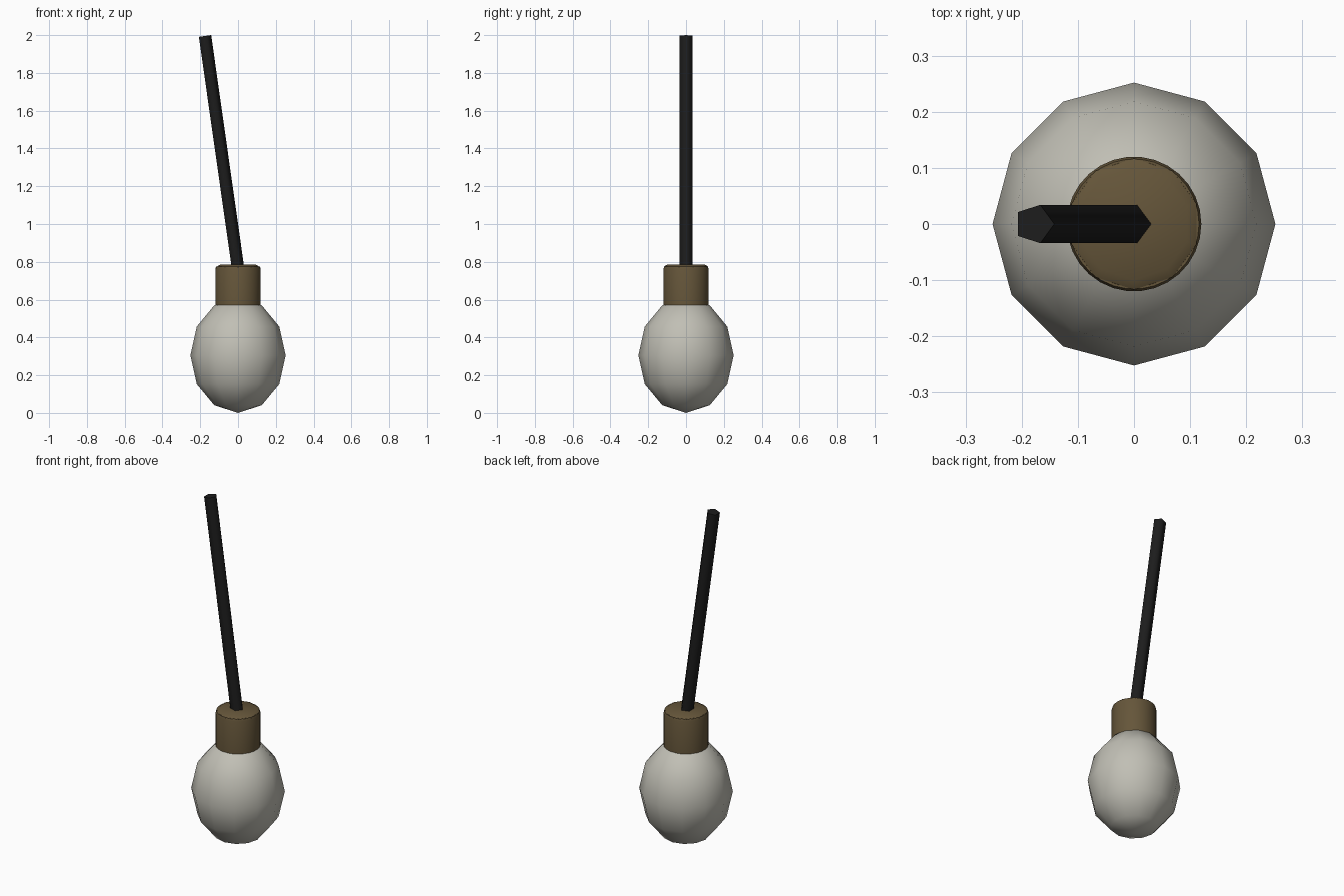
import bpy, bmesh
from math import sin, cos, pi
from mathutils import Vector

cube = bpy.data.objects.get("Cube")
if cube:
    bpy.data.objects.remove(cube, do_unlink=True)


def material(name, rgb):
    m = bpy.data.materials.new(name)
    m.use_nodes = True
    m.diffuse_color = (*rgb, 1)
    m.node_tree.nodes["Principled BSDF"].inputs["Base Color"].default_value = (*rgb, 1)
    return m


def finish(name, bm, mat, angle):
    bmesh.ops.recalc_face_normals(bm, faces=bm.faces)
    mesh = bpy.data.meshes.new(name)
    bm.to_mesh(mesh)
    bm.free()
    mesh.materials.append(mat)
    ob = bpy.data.objects.new(name, mesh)
    bpy.context.collection.objects.link(ob)
    bpy.ops.object.select_all(action="DESELECT")
    ob.select_set(True)
    bpy.context.view_layer.objects.active = ob
    bpy.ops.object.shade_smooth_by_angle(angle=angle)
    return ob


def tube(name, rings, sides, mat, start=0, angle=0.6):
    """Capped skin over rings of (centre x, radius, z, slope of ring plane)."""
    bm = bmesh.new()
    loops = []
    for cx, r, z, slope in rings:
        turns = [start + 2 * pi * i / sides for i in range(sides)]
        loops.append([bm.verts.new(Vector((cx + r * cos(a), r * sin(a), z + slope * r * cos(a))))
                      for a in turns])
    for low, high in zip(loops, loops[1:]):
        for i in range(sides):
            j = (i + 1) % sides
            bm.faces.new((low[i], low[j], high[j], high[i]))
    bm.faces.new(loops[0])
    bm.faces.new(loops[-1])
    return finish(name, bm, mat, angle)


glass = material("warm grey glass", (0.53, 0.52, 0.46))
brass = material("dull brass", (0.13, 0.092, 0.042))
rubber = material("black rubber", (0.012, 0.012, 0.012))

# Egg-shaped bulb
bm = bmesh.new()
bmesh.ops.create_uvsphere(bm, u_segments=12, v_segments=6, radius=1)
bmesh.ops.scale(bm, vec=(0.252, 0.252, 0.305), verts=bm.verts)
bmesh.ops.translate(bm, vec=(0, 0, 0.305), verts=bm.verts)
finish("bulb", bm, glass, pi)

# Socket with a softly bevelled top
tube("socket", [(0, 0.12, 0.57, 0), (0, 0.12, 0.762, 0), (0, 0.116, 0.774, 0)], 30, brass)
tube("socket_top", [(0, 0.118, 0.765, 0), (0, 0.117, 0.775, 0), (0, 0.1, 0.785, 0)],
     10, brass, start=pi / 2)

# Leaning five-sided cable
tube("cable", [(0.006, 0.036, 0.7, 0.14), (-0.178, 0.036, 1.995, 0.14)], 5, rubber, angle=1.4)
